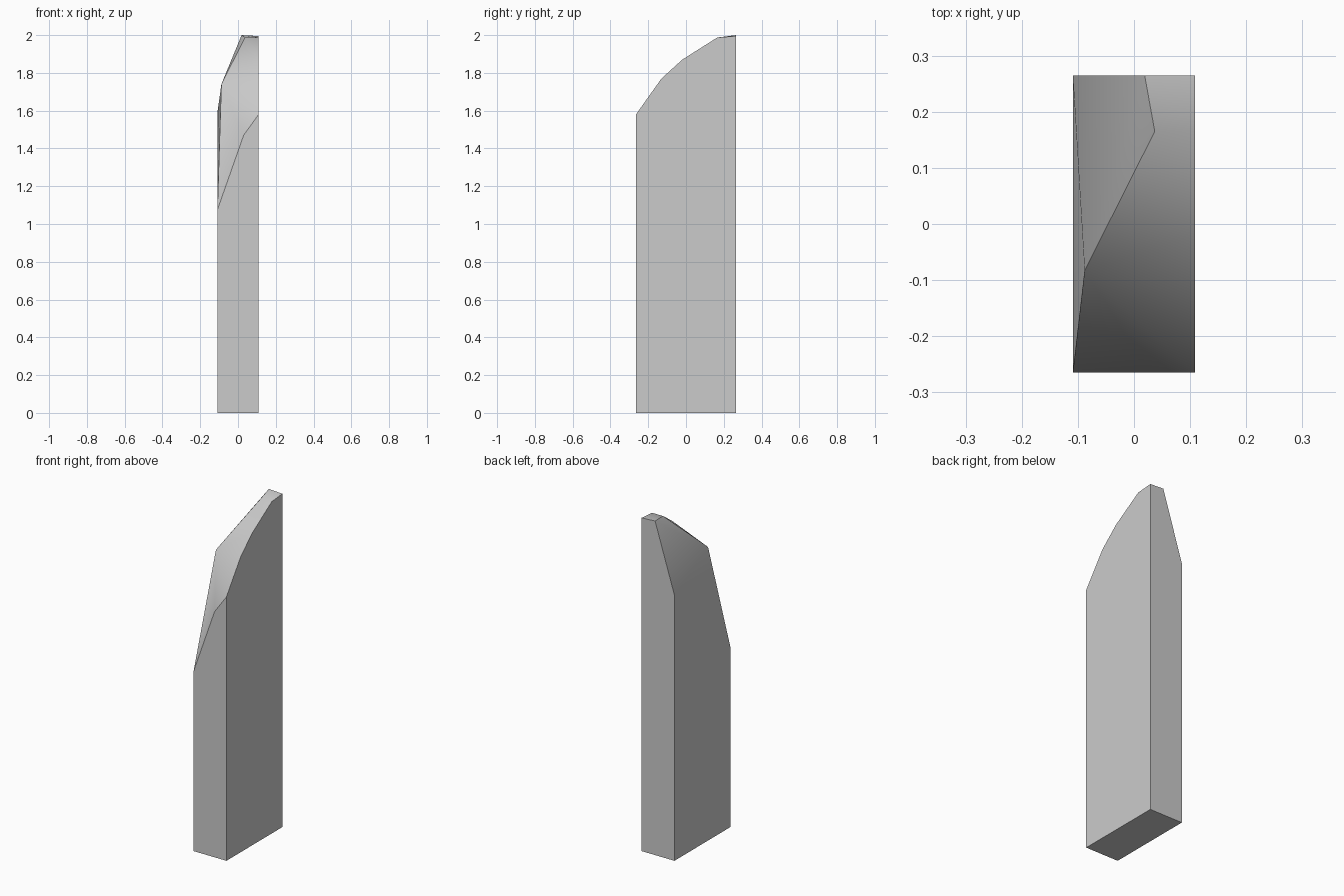
import bpy
import bmesh
import math

cube = bpy.data.objects.get("Cube")
if cube:
    bpy.data.objects.remove(cube, do_unlink=True)

X, Y = 0.109, 0.265  # half width and half depth

# One plain grey for the whole post
grey = bpy.data.materials.new("plain grey")
grey.use_nodes = True
colour = (0.6, 0.6, 0.6, 1)
grey.diffuse_color = colour
grey.node_tree.nodes["Principled BSDF"].inputs["Base Color"].default_value = colour

# Square base
corners = [(sx * X, sy * Y, 0) for sx in (-1, 1) for sy in (-1, 1)]

# Curved profile of the top along the tall side
corners += [(X, y, z) for y, z in
            [(-Y, 1.58), (-0.13, 1.77), (-0.02, 1.87), (0.165, 1.987), (Y, 1.995)]]

# Chamfered front edge, low back corner, ridge and tip
corners += [(-X, -Y, 1.075), (0.03, -Y, 1.47), (-X, Y, 1.59),
            (-0.088, -0.083, 1.74), (0.037, 0.165, 1.987), (0.019, Y, 2.0)]

# Wrap the corners in flat facets and merge the coplanar ones
bm = bmesh.new()
for co in corners:
    bm.verts.new(co)
bmesh.ops.convex_hull(bm, input=bm.verts[:])
bmesh.ops.dissolve_limit(bm, angle_limit=math.radians(0.5),
                         verts=bm.verts[:], edges=bm.edges[:])
bmesh.ops.recalc_face_normals(bm, faces=bm.faces[:])
mesh = bpy.data.meshes.new("pointed_post")
bm.to_mesh(mesh)
bm.free()
mesh.materials.append(grey)

post = bpy.data.objects.new("pointed_post", mesh)
bpy.context.collection.objects.link(post)

# Soft shading across the shallow facets only
bpy.ops.object.select_all(action="DESELECT")
post.select_set(True)
bpy.context.view_layer.objects.active = post
bpy.ops.object.shade_smooth_by_angle(angle=math.radians(30))
